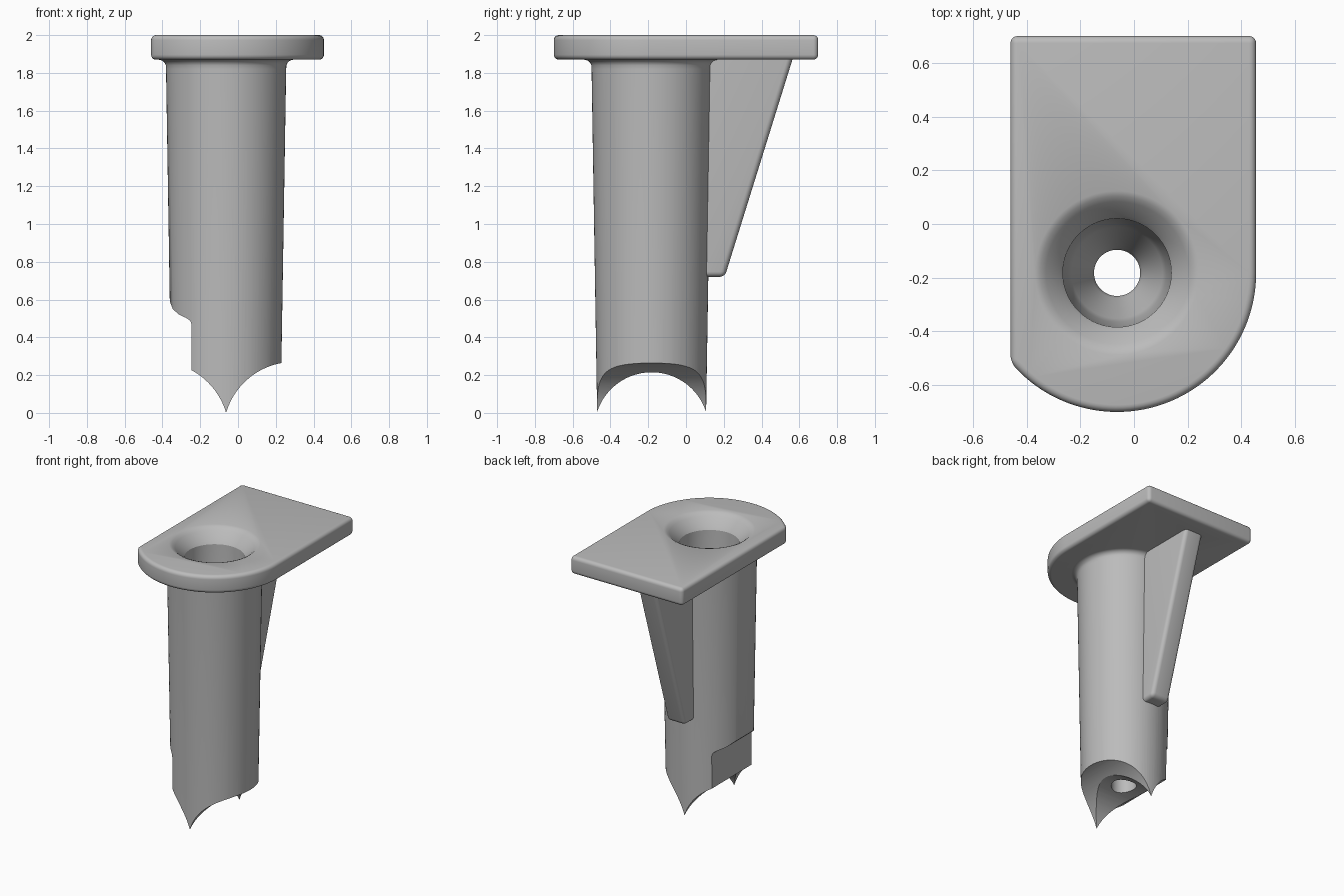
import bpy, bmesh, math
from mathutils import Matrix, Vector

cube = bpy.data.objects.get("Cube")
if cube:
    bpy.data.objects.remove(cube, do_unlink=True)

CX, CY = -0.063, -0.182          # axis of the post

grey = bpy.data.materials.new("plain grey")
grey.use_nodes = True
colour = (0.5, 0.5, 0.5, 1)
grey.diffuse_color = colour
grey.node_tree.nodes["Principled BSDF"].inputs["Base Color"].default_value = colour


def finish(name, bm):
    bmesh.ops.recalc_face_normals(bm, faces=bm.faces)
    mesh = bpy.data.meshes.new(name)
    bm.to_mesh(mesh)
    bm.free()
    mesh.materials.append(grey)
    obj = bpy.data.objects.new(name, mesh)
    bpy.context.collection.objects.link(obj)
    return obj


def prism(name, points, direction, bevel=0):
    """Extrude a flat outline and round its sharp edges."""
    bm = bmesh.new()
    face = bm.faces.new([bm.verts.new(p) for p in points])
    new = bmesh.ops.extrude_face_region(bm, geom=[face])["geom"]
    bmesh.ops.translate(bm, vec=direction,
                        verts=[g for g in new if isinstance(g, bmesh.types.BMVert)])
    bmesh.ops.recalc_face_normals(bm, faces=bm.faces)
    if bevel:
        sharp = [e for e in bm.edges if e.calc_face_angle() > math.radians(14)]
        bmesh.ops.bevel(bm, geom=sharp, offset=bevel, segments=5,
                        profile=0.5, affect='EDGES', clamp_overlap=True)
    return finish(name, bm)


def lathe(name, profile, sides=96):
    """Solid of revolution around the post axis, from (radius, height) points."""
    bm = bmesh.new()
    rings = []
    for r, z in profile:
        rings.append([bm.verts.new((CX + r * math.cos(2 * math.pi * i / sides),
                                    CY + r * math.sin(2 * math.pi * i / sides), z))
                      for i in range(sides)])
    for a, b in zip(rings, rings[1:]):
        for i in range(sides):
            j = (i + 1) % sides
            bm.faces.new((a[i], a[j], b[j], b[i]))
    bm.faces.new(rings[0])
    bm.faces.new(rings[-1])
    return finish(name, bm)


def rod(name, centre, radius, axis):
    """Long horizontal cylinder used as a cutter."""
    bm = bmesh.new()
    bmesh.ops.create_cone(bm, cap_ends=True, segments=128, radius1=radius,
                          radius2=radius, depth=2)
    turn = Vector((0, 0, 1)).rotation_difference(Vector(axis)).to_matrix().to_4x4()
    bmesh.ops.transform(bm, matrix=Matrix.Translation(centre) @ turn, verts=bm.verts)
    return finish(name, bm)


def combine(base, tool, operation):
    mod = base.modifiers.new(tool.name, 'BOOLEAN')
    mod.operation, mod.object, mod.solver = operation, tool, 'EXACT'
    bpy.context.view_layer.update()
    result = bpy.data.meshes.new_from_object(
        base.evaluated_get(bpy.context.evaluated_depsgraph_get()))
    base.modifiers.clear()
    base.data = result
    bpy.data.objects.remove(tool, do_unlink=True)


# Flange: straight back, round front, clipped on one side
R, left, back, low = 0.518, -0.46, 0.70, 1.87
start = -math.pi + math.acos((CX - left) / R)
outline = [(left, back, low)]
for i in range(49):
    a = start * (1 - i / 48)
    outline.append((CX + R * math.cos(a), CY + R * math.sin(a), low))
outline.append((CX + R, back, low))
flange = prism("flange", outline, (0, 0, 2 - low), 0.032)

# Tapered post with a flare under the flange
post_profile = [(0.288, -0.03), (0.318, 1.82)]
for i in range(1, 7):
    a = i / 6 * math.pi / 2
    post_profile.append((0.358 - 0.04 * math.cos(a), 1.83 + 0.04 * math.sin(a)))
post_profile.append((0.358, 1.92))
post = lathe("ribbed_post", post_profile)

# Sloping rib behind the post
w = 0.075
rib = prism("rib", [(CX - w, y, z) for y, z in
                    ((-0.05, 0.72), (0.205, 0.72), (0.582, 1.93), (-0.05, 1.93))],
            (2 * w, 0, 0), 0.028)
combine(post, rib, 'UNION')
combine(post, flange, 'UNION')

# Countersunk bore with a narrow outlet
bore = lathe("bore", [(0.31, 2.05), (0.305, 2.0), (0.285, 1.992), (0.265, 1.975),
                      (0.215, 1.92), (0.202, 1.9), (0.183, 0.7), (0.17, 0.65),
                      (0.095, 0.5), (0.086, 0.46), (0.086, -0.1)])
combine(post, bore, 'DIFFERENCE')

# Flat relief low on one side
relief = prism("relief", [(x, -1, z) for x, z in
                          ((-0.245, -0.1), (-0.245, 0.465), (-0.252, 0.488),
                           (-0.275, 0.503), (-0.315, 0.522), (-0.345, 0.55),
                           (-0.361, 0.59), (-0.364, 0.62), (-0.7, 0.62), (-0.7, -0.1))],
               (0, 2, 0))
combine(post, relief, 'DIFFERENCE')

# Arched foot leaving two points
combine(post, rod("arch", (CX, CY, -0.088), 0.303, (1, 0, 0)), 'DIFFERENCE')
for side in (-1, 1):
    combine(post, rod("scoop", (CX + side * 0.36, CY, -0.105), 0.375, (0, 1, 0)),
            'DIFFERENCE')

post.name = "flanged_ribbed_post"
bpy.ops.object.select_all(action='DESELECT')
post.select_set(True)
bpy.context.view_layer.objects.active = post
bpy.ops.object.shade_smooth_by_angle(angle=math.radians(32))
